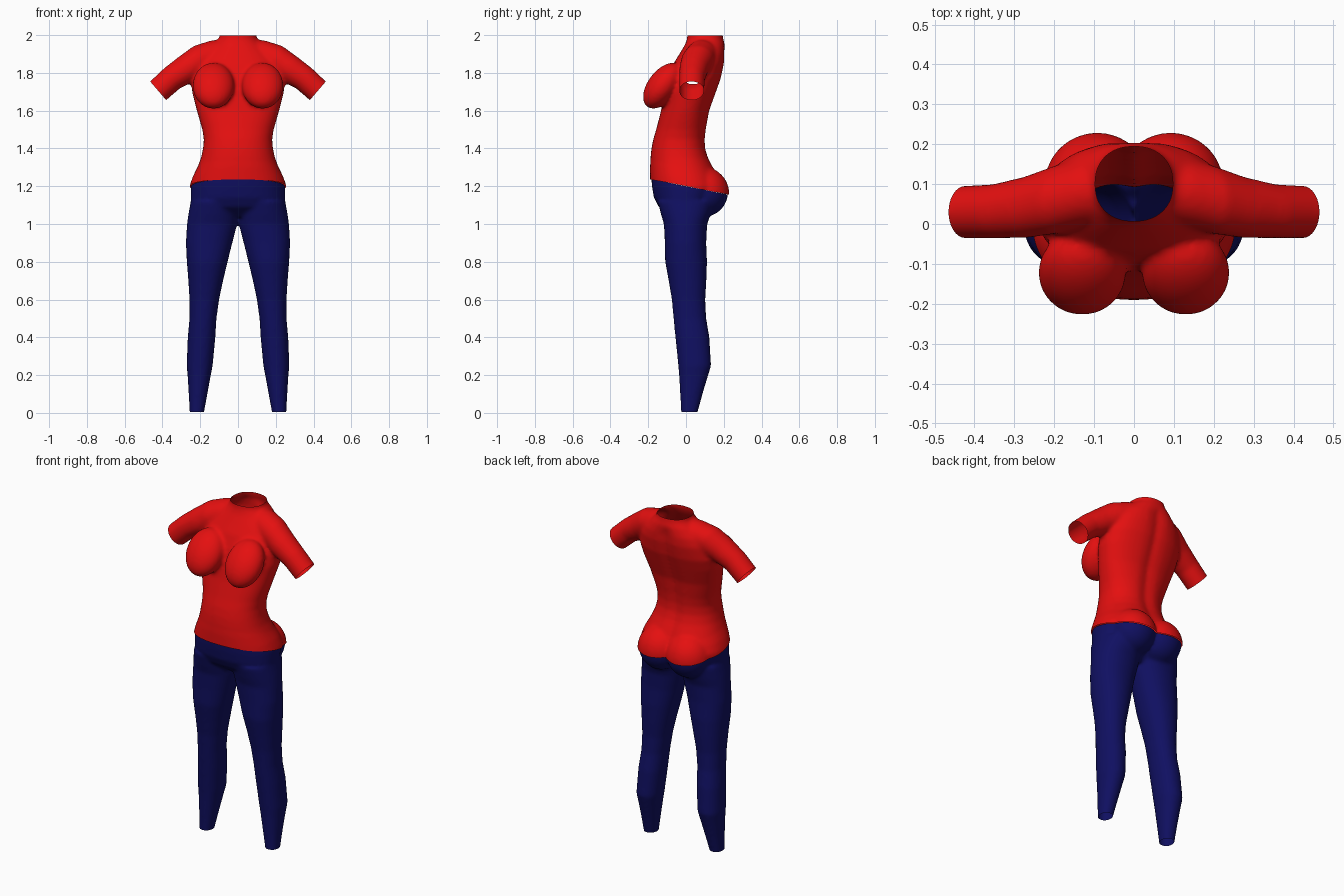
import bpy, bmesh, math
from mathutils import Vector, Matrix

if "Cube" in bpy.data.objects:
    bpy.data.objects.remove(bpy.data.objects["Cube"])

SEG = 48
bm = bmesh.new()


def ring(c, u, v, p=2.0, groove=0.0):
    """Super-elliptic loop round c with half axes u and v; groove dents the +v side."""
    pts = []
    for i in range(SEG):
        a = 2 * math.pi * i / SEG
        cs, sn = math.cos(a), math.sin(a)
        k = math.copysign(abs(cs) ** (2 / p), cs)
        m = math.copysign(abs(sn) ** (2 / p), sn)
        q = Vector(c) + Vector(u) * k + Vector(v) * m
        if sn > 0:
            q.y -= groove * math.exp(-(q.x / 0.035) ** 2)
        pts.append(q)
    return pts


def loft(loops):
    """Closed tube through loops of points."""
    vs = [[bm.verts.new(p) for p in l] for l in loops]
    for a, b in zip(vs, vs[1:]):
        for i in range(SEG):
            j = (i + 1) % SEG
            bm.faces.new((a[i], a[j], b[j], b[i]))
    bm.faces.new(vs[0][::-1])
    bm.faces.new(vs[-1])


def ellipsoid(c, r, tilt=0.0):
    m = Matrix.Translation(c) @ Matrix.Rotation(tilt, 4, 'X') @ Matrix.Diagonal((*r, 1))
    bmesh.ops.create_uvsphere(bm, u_segments=40, v_segments=24, radius=1, matrix=m)


# torso: height, half width, front y, back y
TORSO = [(1.04, .20, -.08, .08), (1.09, .243, -.145, .12), (1.14, .25, -.17, .16),
         (1.2, .25, -.18, .19), (1.25, .236, -.184, .172), (1.3, .215, -.188, .148),
         (1.35, .196, -.188, .122), (1.4, .185, -.183, .107), (1.45, .181, -.173, .105),
         (1.5, .189, -.158, .11), (1.6, .218, -.132, .127), (1.7, .243, -.115, .163),
         (1.77, .248, -.097, .188), (1.85, .225, -.066, .205), (1.9, .19, -.035, .208),
         (1.95, .135, -.005, .205), (1.98, .10, .006, .197), (2.05, .09, .01, .188)]
loft([ring((0, (f + b) / 2, z), (w, 0, 0), (0, (b - f) / 2, 0), 2.25,
           0.014 if z < 1.93 else 0) for z, w, f, b in TORSO])

# legs: height, inner x, outer x, front y, back y
LEG = [(1.12, .0, .25, -.15, .15), (1.05, .0, .263, -.132, .13), (1.0, .004, .27, -.117, .112),
       (.9, .03, .276, -.112, .107), (.8, .055, .271, -.11, .111), (.7, .079, .263, -.092, .108),
       (.6, .10, .257, -.075, .102), (.5, .114, .257, -.066, .107), (.4, .12, .266, -.056, .124),
       (.25, .134, .272, -.041, .133), (.2, .144, .267, -.037, .118), (.1, .162, .261, -.031, .088),
       (0, .18, .256, -.026, .061), (-.04, .182, .256, -.026, .055)]
# arms: x, y, z, radius along the raised line from neck to sleeve end
ARM = [(.07, .09, 1.895, .085), (.13, .08, 1.885, .087), (.20, .06, 1.865, .085),
       (.27, .042, 1.822, .077), (.35, .032, 1.771, .068), (.4225, .03, 1.705, .066),
       (.46, .03, 1.671, .066)]
for s in (-1, 1):
    loft([ring((s * (i + o) / 2, (f + b) / 2, z), ((o - i) / 2, 0, 0), (0, (b - f) / 2, 0), 2.15)
          for z, i, o, f, b in LEG])
    loops = []
    for k, (x, y, z, r) in enumerate(ARM):
        p, q = ARM[max(k - 1, 0)], ARM[min(k + 1, len(ARM) - 1)]
        d = Vector((q[0] - p[0], 0, q[2] - p[2])).normalized()
        loops.append(ring((s * x, y, z), (-s * d.z * r, 0, d.x * r), (0, r, 0)))
    loft(loops)
    # bust and seat
    ellipsoid((s * .13, -.122, 1.732), (.11, .08, .14), math.radians(-37))
    ellipsoid((s * .092, .10, 1.17), (.125, .123, .13))

bmesh.ops.recalc_face_normals(bm, faces=bm.faces[:])
me = bpy.data.meshes.new("body_form")
bm.to_mesh(me)
bm.free()

# fuse all forms into one smooth skin
body = bpy.data.objects.new("body_form", me)
bpy.context.collection.objects.link(body)
rm = body.modifiers.new("fuse", 'REMESH')
rm.mode = 'VOXEL'
rm.voxel_size = 0.01
sm = body.modifiers.new("soften", 'SMOOTH')
sm.factor = 0.5
sm.iterations = 8
dg = bpy.context.evaluated_depsgraph_get()
skin = bpy.data.meshes.new_from_object(body.evaluated_get(dg))
bpy.data.objects.remove(body)

HEM, HEM_N = Vector((0, 0, 1.2)), Vector((0, .2, 1)).normalized()


def trim(b, co, no, test=lambda c: True):
    """Cut away what lies beyond a plane, only among faces passing the test."""
    geom = set()
    for f in b.faces:
        if test(f.calc_center_median()):
            geom.update([f, *f.verts, *f.edges])
    bmesh.ops.bisect_plane(b, geom=list(geom), plane_co=co, plane_no=no, clear_outer=True)


def garment(name, colour_name, colour, cuts, flare=0.0):
    b = bmesh.new()
    b.from_mesh(skin)
    for c in cuts:
        trim(b, *c)
    b.normal_update()
    for v in b.verts:  # hem stands slightly proud
        d = (v.co - HEM).dot(HEM_N)
        if flare and d < 0.1:
            v.co += v.normal * flare * (1 - max(d, 0) / 0.1)
    m = bpy.data.meshes.new(name)
    b.to_mesh(m)
    b.free()
    m.materials.clear()
    mat = bpy.data.materials.new(colour_name)
    mat.diffuse_color = (*colour, 1)
    mat.use_nodes = True
    mat.node_tree.nodes["Principled BSDF"].inputs["Base Color"].default_value = mat.diffuse_color
    m.materials.append(mat)
    for p in m.polygons:
        p.use_smooth = True
        p.material_index = 0
    bpy.context.collection.objects.link(bpy.data.objects.new(name, m))


# shirt, open at neck, sleeves and hem
garment("shirt", "red", (.78, .005, .005),
        [(HEM, -HEM_N), (Vector((0, 0, 1.997)), Vector((0, 0, 1)))] +
        [(Vector((s * .4225, 0, 1.705)), Vector((s * .76, 0, -.65)),
          lambda c, s=s: c.x * s > .3 and c.z > 1.5) for s in (-1, 1)], 0.007)
# trousers, open at waist and ankles
garment("trousers", "navy blue", (.005, .005, .12),
        [(HEM, HEM_N), (Vector((0, 0, .004)), Vector((0, 0, -1)))])
bpy.data.meshes.remove(skin)
